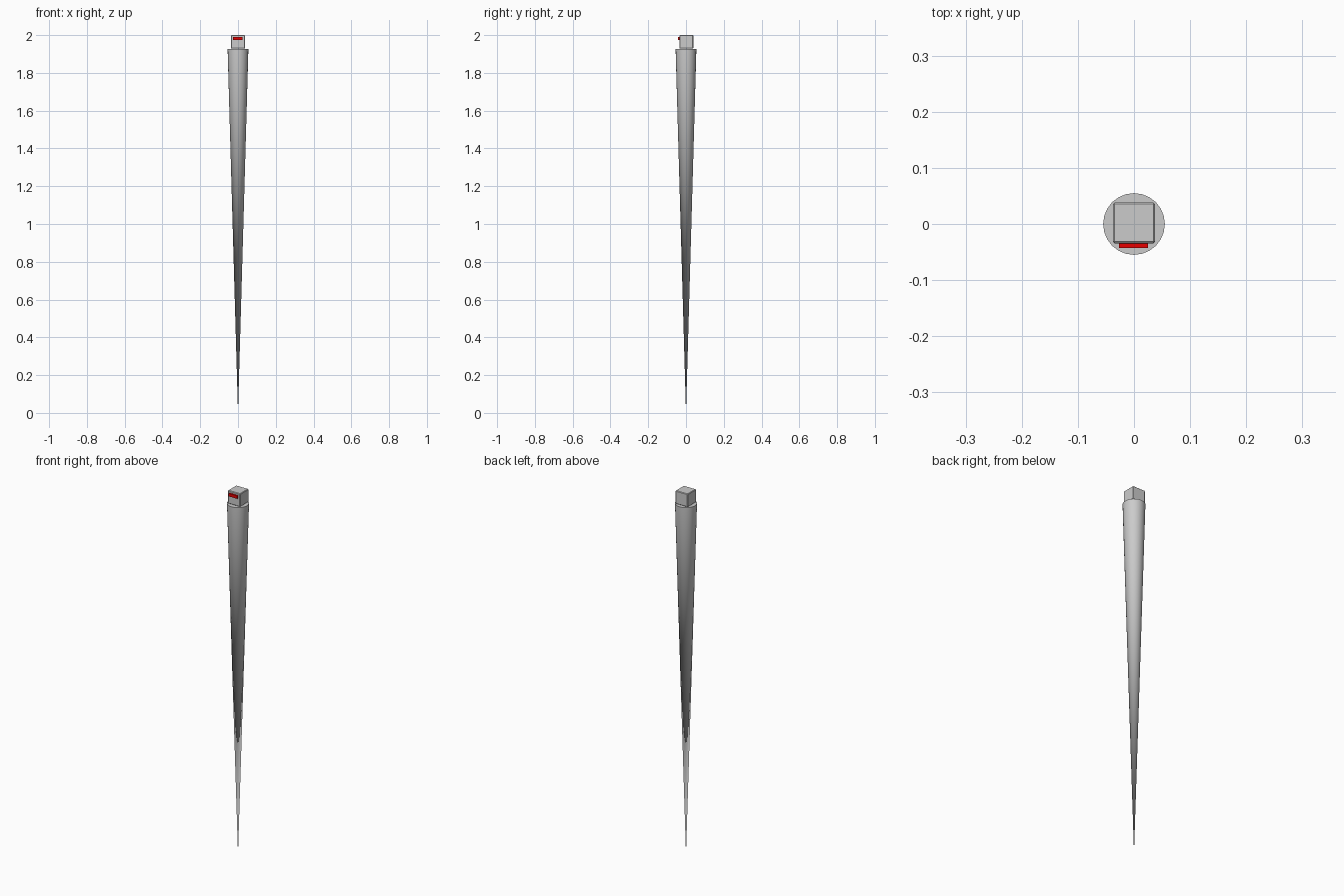
import bpy
import math

if "Cube" in bpy.data.objects:
    bpy.data.objects.remove(bpy.data.objects["Cube"])


def box(name, size, centre, bevel):
    bpy.ops.mesh.primitive_cube_add(size=1, location=centre)
    ob = bpy.context.object
    ob.name = name
    ob.scale = size
    bpy.ops.object.transform_apply(location=False, rotation=False, scale=True)
    if bevel:
        mod = ob.modifiers.new("soft_edges", 'BEVEL')
        mod.width = bevel
        mod.segments = 1
    return ob


# long tapering spike, point down on the ground
TOP = 1.927
bpy.ops.mesh.primitive_cone_add(vertices=24, radius1=0.0, radius2=0.055,
                                depth=TOP, location=(0, 0, TOP / 2))
spike = bpy.context.object
spike.name = "spike"
bpy.ops.object.shade_smooth_by_angle(angle=math.radians(30))

# square head on the spike
box("head", (0.075, 0.073, 0.072), (0, 0.002, 1.964), 0.003)

# red bar on the front of the head
bar = box("front_bar", (0.052, 0.010, 0.016), (-0.001, -0.038, 1.981), 0)
red = bpy.data.materials.new("red")
red.diffuse_color = (0.8, 0.0, 0.0, 1)
red.use_nodes = True
red.node_tree.nodes["Principled BSDF"].inputs["Base Color"].default_value = red.diffuse_color
bar.data.materials.append(red)
